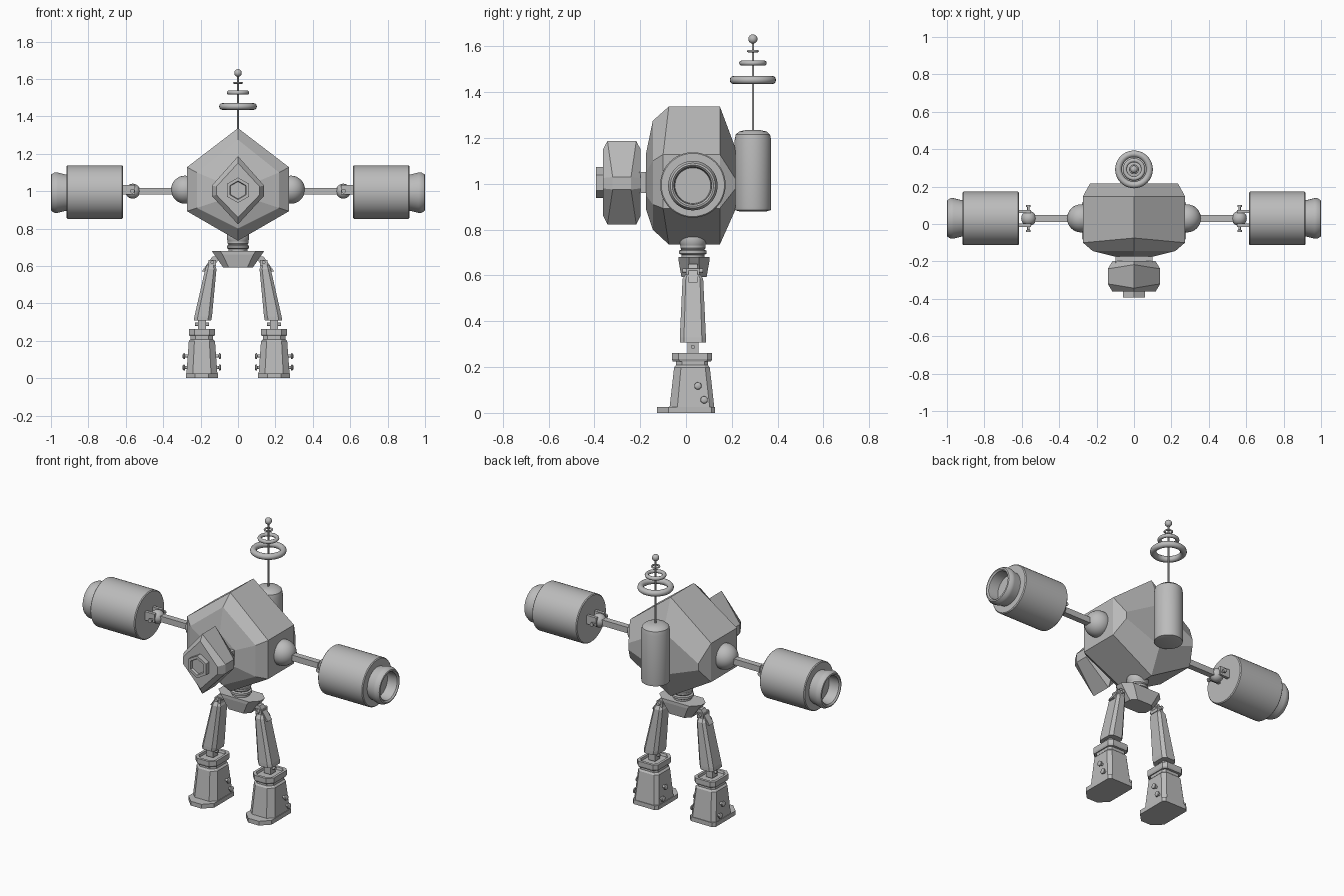
import bpy, bmesh
from math import cos, sin, pi, radians
from mathutils import Vector

cube = bpy.data.objects.get("Cube")
if cube:
    bpy.data.objects.remove(cube, do_unlink=True)

grey = bpy.data.materials.new("metal grey")
grey.use_nodes = True
GREY = (0.5, 0.5, 0.5, 1)
grey.diffuse_color = GREY
grey.node_tree.nodes["Principled BSDF"].inputs["Base Color"].default_value = GREY

MID = 0.03      # depth of the limb centre line
ARM_Z = 1.0     # height of the arm axis


def finish(name, bm, smooth=False):
    bmesh.ops.remove_doubles(bm, verts=bm.verts[:], dist=0.0002)
    bmesh.ops.recalc_face_normals(bm, faces=bm.faces[:])
    mesh = bpy.data.meshes.new(name)
    bm.to_mesh(mesh)
    bm.free()
    mesh.materials.append(grey)
    obj = bpy.data.objects.new(name, mesh)
    bpy.context.collection.objects.link(obj)
    if smooth:
        bpy.ops.object.select_all(action='DESELECT')
        obj.select_set(True)
        bpy.context.view_layer.objects.active = obj
        bpy.ops.object.shade_smooth_by_angle(angle=radians(35))
    return obj


def loft(name, rings, smooth=False, closed=False):
    """Skin a list of equal-length rings; cap the ends unless closed."""
    bm = bmesh.new()
    vs = [[bm.verts.new(p) for p in ring] for ring in rings]
    n = len(vs[0])
    pairs = list(zip(vs, vs[1:])) + ([(vs[-1], vs[0])] if closed else [])
    for a, b in pairs:
        for i in range(n):
            j = (i + 1) % n
            bm.faces.new((a[i], a[j], b[j], b[i]))
    if not closed:
        bm.faces.new(vs[0])
        bm.faces.new(vs[-1])
    return finish(name, bm, smooth)


def lathe(name, profile, centre, axis='Z', sides=32, flip=1, closed=False, smooth=True):
    """Revolve (radius, distance) pairs about an axis through centre."""
    rings = []
    for r, h in profile:
        ring = []
        for i in range(sides):
            a = 2 * pi * i / sides
            u, v, w = max(r, 0.0004) * cos(a), max(r, 0.0004) * sin(a), h * flip
            p = {'X': (w, u, v), 'Y': (v, w, u), 'Z': (u, v, w)}[axis]
            ring.append(Vector(centre) + Vector(p))
        rings.append(ring)
    return loft(name, rings, smooth, closed)


def ball(name, centre, r, squash=1):
    prof = [(r * sin(pi * i / 16), -r * squash * cos(pi * i / 16)) for i in range(17)]
    return lathe(name, prof, centre)


def torus(name, centre, major, minor):
    prof = [(major + minor * cos(pi * i / 6), minor * sin(pi * i / 6)) for i in range(12)]
    return lathe(name, prof, centre, closed=True)


def plan(x, y, z, hx, hy, front=0.0, back=0.0):
    """Rectangle at height z with chamfered front and back corners."""
    f, b = front, back
    pts = [(-hx + f, -hy), (hx - f, -hy), (hx, -hy + f), (hx, hy - b),
           (hx - b, hy), (-hx + b, hy), (-hx, hy - b), (-hx, -hy + f)]
    return [(x + px, y + py, z) for px, py in pts]


def box(name, x, y, z, hx, hy, hz):
    return loft(name, [plan(x, y, z - hz, hx, hy), plan(x, y, z + hz, hx, hy)])


def gem(y_side, y_tip, w, top, up, low, bottom):
    """Six-sided upright ring with a peak above and below."""
    return [(0, y_tip, top), (w, y_side, up), (w, y_side, low),
            (0, y_tip, bottom), (-w, y_side, low), (-w, y_side, up)]


# Faceted torso
loft("torso", [
    gem(-0.175, -0.175, 0.10, 1.13, 1.05, 0.95, 0.89),
    gem(-0.145, -0.145, 0.22, 1.275, 1.10, 0.91, 0.80),
    gem(-0.10, -0.075, 0.273, 1.337, 1.128, 0.893, 0.735),
    gem(0.148, 0.148, 0.273, 1.337, 1.128, 0.893, 0.735),
    gem(0.217, 0.217, 0.235, 1.153, 1.02, 0.98, 0.89)])

# Chest block with its mount and hexagonal nut
box("chest_mount", 0, -0.18, 1.005, 0.10, 0.03, 0.046)
loft("chest_block", [
    gem(-0.362, -0.362, 0.115, 1.15, 1.025, 0.98, 0.86),
    gem(-0.32, -0.343, 0.14, 1.187, 1.03, 0.975, 0.823),
    gem(-0.24, -0.217, 0.14, 1.187, 1.03, 0.975, 0.823),
    gem(-0.198, -0.198, 0.115, 1.15, 1.025, 0.98, 0.86)])
lathe("chest_nut", [(0.068, 0.035), (0.068, -0.03), (0.05, -0.03), (0.046, -0.015)],
      (0, -0.363, 1.005), 'Y', sides=6, smooth=False)

# Back tank and antenna
BACK = 0.292
lathe("back_tank", [(0.06, 0.88), (0.078, 0.885), (0.08, 0.90), (0.08, 1.19),
                    (0.075, 1.215), (0.06, 1.228), (0.03, 1.235)], (0, BACK, 0))
lathe("antenna_rod", [(0.005, 1.22), (0.005, 1.63)], (0, BACK, 0), sides=12)
for label, z, major, minor in (("large", 1.453, 0.083, 0.018),
                               ("middle", 1.527, 0.049, 0.011),
                               ("small", 1.579, 0.021, 0.005)):
    torus(label + "_antenna_ring", (0, BACK, z), major, minor)
ball("antenna_tip", (0, BACK, 1.632), 0.02)

# Waist and pelvis
ball("waist_ball", (0, MID, 0.755), 0.06)
lathe("waist_collar", [(0.05, 0.67), (0.05, 0.69), (0.06, 0.695), (0.06, 0.708),
                       (0.05, 0.713), (0.055, 0.72), (0.055, 0.73)], (0, MID, 0))
loft("pelvis", [plan(0, MID + 0.005, 0.593, 0.08, 0.055, 0.03, 0.03),
                plan(0, MID + 0.005, 0.662, 0.128, 0.067, 0.045, 0.045),
                plan(0, MID + 0.005, 0.68, 0.14, 0.067, 0.045, 0.045)])

for side, s in (("left", 1), ("right", -1)):
    # Arm
    ball(side + "_shoulder", (s * 0.283, MID, ARM_Z + 0.008), 0.075)
    box(side + "_arm_rod", s * 0.445, MID, ARM_Z, 0.10, 0.018, 0.018)
    ball(side + "_elbow", (s * 0.563, MID, ARM_Z), 0.04)
    for d in (-1, 1):
        box(side + "_elbow_fork", s * 0.588, MID + d * 0.037, ARM_Z + 0.008, 0.036, 0.009, 0.026)
    lathe(side + "_elbow_pin", [(0.012, -0.072), (0.012, -0.062), (0.006, -0.06),
                                (0.006, 0.06), (0.012, 0.062), (0.012, 0.072)],
          (s * 0.565, MID, ARM_Z), 'Y', sides=12)
    lathe(side + "_forearm", [(0.138, 0.615), (0.143, 0.62), (0.143, 0.912), (0.138, 0.917)],
          (0, MID, ARM_Z - 0.005), 'X', 48, s)
    lathe(side + "_muzzle", [(0.098, 0.91), (0.098, 0.925), (0.108, 0.965), (0.108, 0.98),
                             (0.098, 0.998), (0.09, 1.0), (0.082, 0.992), (0.078, 0.93)],
          (0, MID, ARM_Z - 0.008), 'X', 48, s)

    # Hip joint
    loft(side + "_hip_link", [plan(s * 0.115, MID, 0.65, 0.022, 0.02),
                              plan(s * 0.172, MID, 0.57, 0.022, 0.02)])
    box(side + "_hip_bracket", s * 0.137, MID, 0.615, 0.02, 0.03, 0.016)
    lathe(side + "_hip_pin", [(0.01, -0.045), (0.01, 0.045)],
          (s * 0.137, MID, 0.62), 'Y', sides=12)

    # Tapered thigh
    loft(side + "_thigh", [plan(s * 0.190, MID, 0.308, 0.046, 0.057, 0.018, 0.018),
                           plan(s * 0.186, MID, 0.33, 0.047, 0.057, 0.018, 0.018),
                           plan(s * 0.145, MID, 0.585, 0.03, 0.045, 0.014, 0.014),
                           plan(s * 0.144, MID, 0.605, 0.02, 0.032, 0.008, 0.008)])

    # Ankle
    FOOT = s * 0.193
    box(side + "_ankle", FOOT, MID, 0.285, 0.022, 0.024, 0.03)
    lathe(side + "_ankle_pin", [(0.009, -0.038), (0.009, 0.038)],
          (FOOT, MID, 0.288), 'X', sides=12)

    # Boot
    y = MID - 0.004
    loft(side + "_boot_cuff", [plan(FOOT, y, 0.225, 0.066, 0.084, 0.03, 0.02),
                               plan(FOOT, y, 0.235, 0.07, 0.088, 0.03, 0.02),
                               plan(FOOT, y, 0.262, 0.07, 0.088, 0.03, 0.02),
                               plan(FOOT, y, 0.262, 0.055, 0.072, 0.024, 0.016),
                               plan(FOOT, y, 0.248, 0.052, 0.068, 0.024, 0.016)])
    loft(side + "_boot", [plan(FOOT, y, 0.02, 0.083, 0.098, 0.034, 0.02),
                          plan(FOOT, y, 0.198, 0.07, 0.078, 0.03, 0.02),
                          plan(FOOT, y, 0.208, 0.06, 0.07, 0.026, 0.016),
                          plan(FOOT, y, 0.23, 0.06, 0.07, 0.026, 0.016)])
    loft(side + "_sole", [plan(FOOT, 0, 0, 0.086, 0.127, 0.05, 0.015),
                          plan(FOOT, 0, 0.026, 0.086, 0.127, 0.05, 0.015)])

    # Mushroom-headed bolts on both faces of the boot
    for d in (-1, 1):
        for by, bz in ((0.052, 0.118), (0.079, 0.057)):
            lathe(side + "_boot_bolt", [(0.008, 0.06), (0.008, 0.09), (0.016, 0.092),
                                        (0.015, 0.099), (0.009, 0.103)],
                  (FOOT, by, bz), 'X', 16, d)
